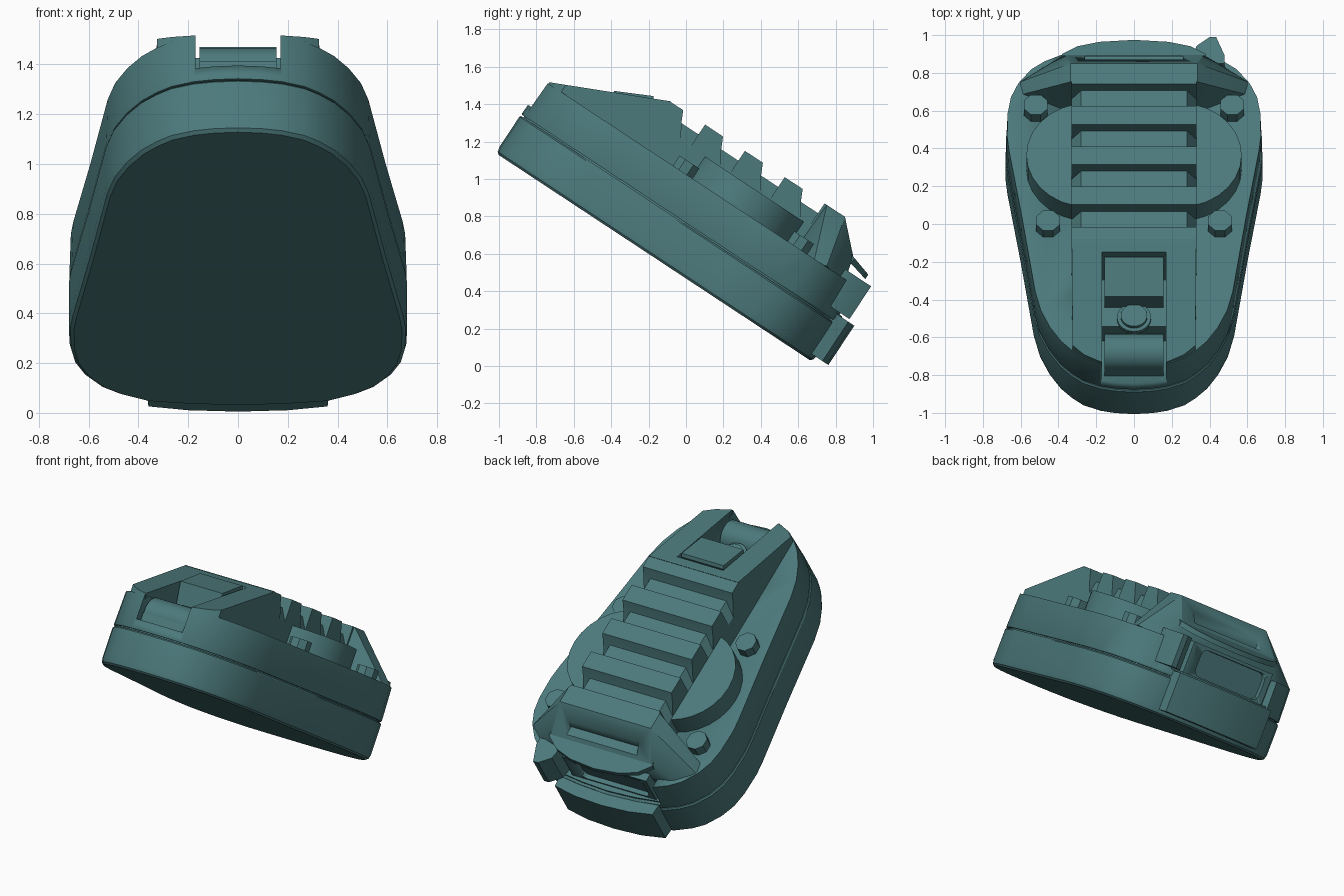
import bpy, bmesh, math
from mathutils import Vector

if "Cube" in bpy.data.objects:
    bpy.data.objects.remove(bpy.data.objects["Cube"])

# Model frame: x across, u along the length, w up through the tilted body
ANG = math.radians(33.4)
C, S = math.cos(ANG), math.sin(ANG)

teal = bpy.data.materials.new("teal_plastic")
teal.diffuse_color = (0.072, 0.192, 0.2, 1)
teal.use_nodes = True
teal.node_tree.nodes["Principled BSDF"].inputs["Base Color"].default_value = teal.diffuse_color


def world(x, u, w):
    return Vector((x, -1 + C * u + S * w, 1.127 - S * u + C * w))


def finish(name, bm):
    bmesh.ops.recalc_face_normals(bm, faces=bm.faces)
    me = bpy.data.meshes.new(name)
    bm.to_mesh(me)
    bm.free()
    me.materials.append(teal)
    ob = bpy.data.objects.new(name, me)
    bpy.context.collection.objects.link(ob)
    return ob


def loft(name, rings):
    """Stack of equal-length rings of (x, u, w), capped at both ends."""
    bm = bmesh.new()
    rows = [[bm.verts.new(world(*p)) for p in r] for r in rings]
    n = len(rows[0])
    for a, b in zip(rows, rows[1:]):
        for i in range(n):
            j = (i + 1) % n
            bm.faces.new((a[i], a[j], b[j], b[i]))
    bm.faces.new(rows[0])
    bm.faces.new(rows[-1])
    return finish(name, bm)


def extrude(name, pts, a, b, axis):
    """Extrude a 2D profile along x (0), u (1) or w (2)."""
    def put(p, v):
        if axis == 0:
            return (v, p[0], p[1])
        if axis == 1:
            return (p[0], v, p[1])
        return (p[0], p[1], v(p[1]) if callable(v) else v)
    return loft(name, [[put(p, a) for p in pts], [put(p, b) for p in pts]])


def box(name, x0, x1, u0, u1, w0, w1):
    return extrude(name, [(x0, u0), (x1, u0), (x1, u1), (x0, u1)], w0, w1, 2)


def hull(name, pts):
    bm = bmesh.new()
    vs = [bm.verts.new(world(*p)) for p in pts]
    bmesh.ops.convex_hull(bm, input=vs)
    bmesh.ops.dissolve_limit(bm, angle_limit=0.01, verts=bm.verts, edges=bm.edges)
    return finish(name, bm)


def circle(cx, cy, r, n, start=0.0):
    return [(cx + r * math.cos(start + math.tau * i / n),
             cy + r * math.sin(start + math.tau * i / n)) for i in range(n)]


def cut(target, cutter):
    cutter.hide_render = True
    cutter.display_type = 'WIRE'
    m = target.modifiers.new("cut", 'BOOLEAN')
    m.operation = 'DIFFERENCE'
    m.solver = 'EXACT'
    m.object = cutter


def mirrored(half):
    return half + [(-x, u) for x, u in reversed(half) if x > 0]


# Body outline, right half, front tip to back tip
half = [(0, -.022), (.1, -.015), (.18, 0), (.27, .035), (.33, .08), (.39, .14), (.45, .23),
        (.5, .34), (.53, .46), (.6, .93), (.67, 1.36), (.68, 1.45), (.677, 1.6), (.66, 1.7),
        (.62, 1.79), (.55, 1.88), (.48, 1.93), (.37, 1.98), (.2, 2.0), (0, 2.01)]
outline = mirrored(half)


def ring(d, w):
    """Outline pulled in by about d, at height w."""
    return [(x * (1 - d / .65), 1 + (u - 1) * (1 - d), w) for x, u in outline]


# Lower shell, seam and upper shell
loft("lower_shell", [ring(.02, 0), ring(.006, .012), ring(0, .04), ring(0, .232), ring(.006, .24)])
loft("seam_core", [ring(.02, .2), ring(.02, .3)])
upper = loft("upper_shell", [ring(.006, .248), ring(.002, .256), ring(.008, .465)])


# Front ramp rising to the ribbed rail
def ramp_top(u):
    return .478 + .455 * (u - .02)


front = [(x * .985, u + .012) for x, u in half if x < .331 and u < .3]
ramp = extrude("front_ramp", mirrored(front + [(.33, .61)]), .44, ramp_top, 2)

# Slot in the ramp, stepped from hinge pocket to button pocket
slot = extrude("slot_cutter", [(-.2, .31), (.25, .31), (.25, .45), (.546, .45), (.546, .9), (-.2, .9)],
               -.17, .17, 0)
cut(upper, slot)
cut(ramp, slot)

# Hinge roller, round stud with ring, and sloped button in the slot
extrude("hinge_roller", circle(.135, .376, .1, 32), -.155, .155, 0)
extrude("hinge_foot", [(.03, .3), (.24, .3), (.24, .36), (.03, .36)], -.155, .155, 0)
extrude("stud_ring", circle(0, .3, .09, 24), .44, .465, 2)
extrude("stud", circle(0, .3, .07, 24), .44, .485, 2)
extrude("slot_button", [(.375, .44), (.325, .626), (.515, .718), (.53, .70), (.53, .44)], -.155, .155, 0)

# Rail core with chamfered shoulders, then the raised ribs
extrude("rail_core", [(-.33, .44), (.33, .44), (.33, .6), (.28, .68), (-.28, .68), (-.33, .6)],
        .6, 1.66, 1)
for i, (a, b) in enumerate([(.6, .69), (.83, .945), (1.085, 1.2), (1.34, 1.455), (1.595, 1.66)]):
    extrude(f"rail_rib_{i + 1}", [(a, .44), (a, .743), (b, .743), (b + .03, .68), (b + .08, .6), (b + .08, .44)],
            -.33, .33, 0)

# Rear end of the rail with side buttresses
rear = []
for s in (-1, 1):
    rear += [(s * .335, 1.6, .45), (s * .335, 1.61, .743), (s * .335, 1.726, .743),
             (s * .37, 1.88, .59), (s * .37, 1.905, .49), (s * .6, 1.72, .45),
             (s * .6, 1.79, .47), (s * .5, 1.88, .45), (s * .37, 1.905, .45)]
rail_rear = hull("rail_rear", rear)
cut(rail_rear, extrude("rear_slot_cutter", [(1.8, .61), (1.8, .72), (1.95, .72), (1.95, .61)], -.26, .26, 0))

# Curved rear lip
lip = mirrored([(0, 1.84), (.38, 1.84), (.38, 1.89), (.3, 1.95), (.18, 1.985), (0, 2.0)])
loft("rear_lip", [[(x, u, .555 - (u - 1.88) * .25) for x, u in lip],
                  [(x, u, .59 - (u - 1.88) * .3) for x, u in lip]])

# Rear recess, windowed panel, lower door and side lever
cut(upper, box("recess_cutter", -.38, .38, 1.9, 2.2, .29, .6))
panel = box("rear_panel", -.34, .28, 1.88, 1.955, .28, .5)
corners = []
for cx, cw, st in ((.16, .44, 0), (-.26, .44, 90), (-.26, .35, 180), (.16, .35, 270)):
    corners += [(cx + .04 * math.cos(math.radians(st + k * 30)),
                 cw + .04 * math.sin(math.radians(st + k * 30))) for k in range(4)]
cut(panel, extrude("window_cutter", corners, 1.925, 2.1, 1))
extrude("rear_door", mirrored([(0, 1.9), (.37, 1.9), (.36, 2.05), (.2, 2.078), (0, 2.088)]),
        .033, .285, 2)
extrude("side_lever", [(.31, 1.88), (.33, 1.99), (.4, 2.047), (.435, 2.047), (.48, 1.93), (.48, 1.88)],
        .3, .51, 2)

# Side pads and eight-sided bolts on both sides
for s, side in ((1, "right"), (-1, "left")):
    extrude(f"side_pad_{side}", [(s * max(x, .1), u) for x, u in circle(.24, 1.24, .33, 28)], .44, .6, 2)
    for where, x, u in (("front", .455, .871), ("rear", .52, 1.605)):
        extrude(f"bolt_{where}_{side}", circle(s * x, u, .068, 8, math.pi / 8), .44, .53, 2)

# Smooth shading with sharp edges kept
for ob in bpy.context.scene.objects:
    ob.select_set(True)
    bpy.context.view_layer.objects.active = ob
bpy.ops.object.shade_smooth_by_angle(angle=math.radians(30))
